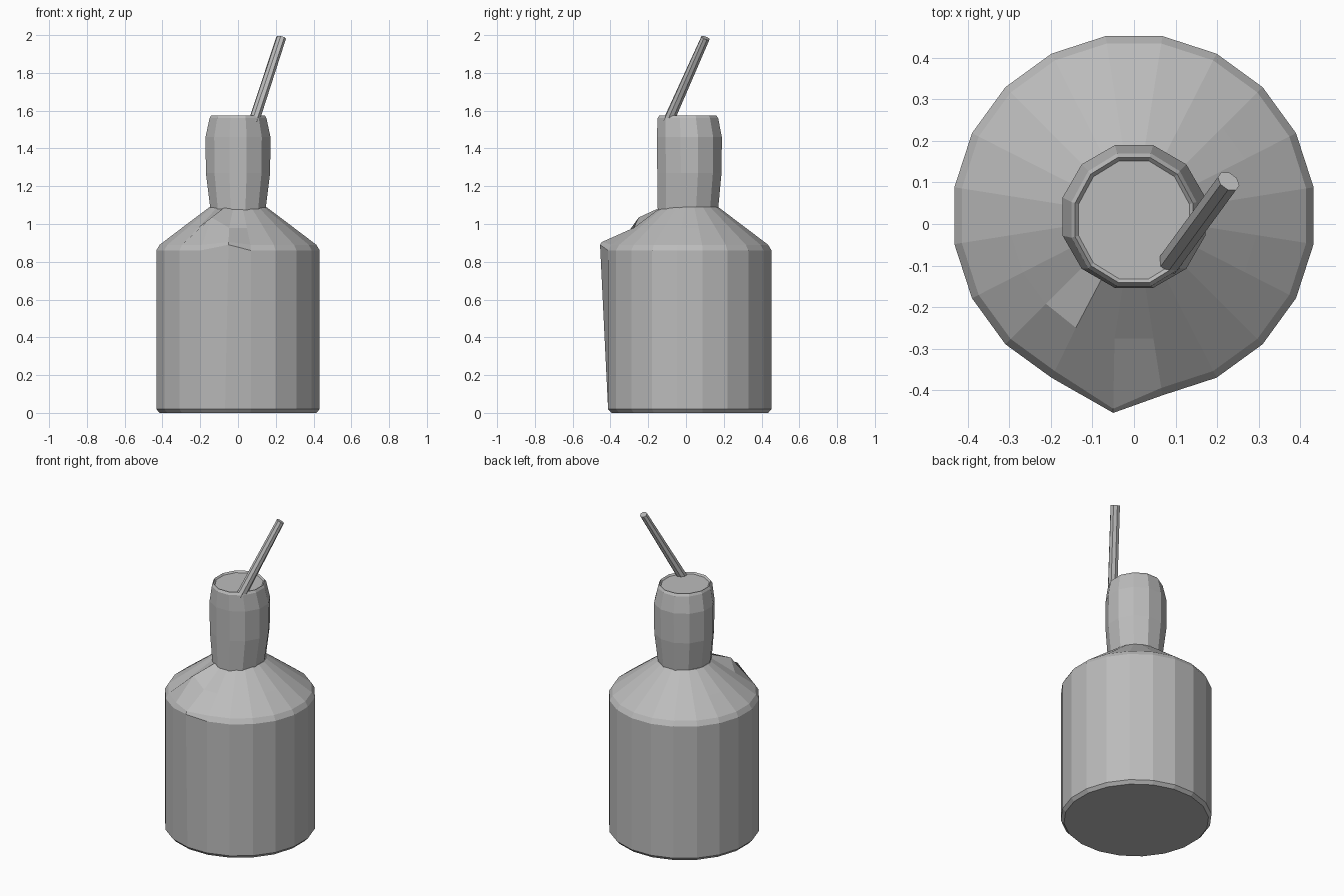
import bpy, bmesh, math
from mathutils import Vector

cube = bpy.data.objects.get("Cube")
if cube:
    bpy.data.objects.remove(cube)

grey = bpy.data.materials.new("plain_grey")
grey.use_nodes = True
GREY = (0.5, 0.5, 0.5, 1)
grey.diffuse_color = GREY
grey.node_tree.nodes["Principled BSDF"].inputs["Base Color"].default_value = GREY


def loft(name, rings, sides, moved=()):
    """Skin rings of (center, x radius, y radius); moved nudges single corners."""
    bm = bmesh.new()
    loops = []
    for center, rx, ry in rings:
        loop = []
        for i in range(sides):
            a = 2 * math.pi * (i + 0.5) / sides
            loop.append(bm.verts.new(Vector(center) + Vector((rx * math.cos(a), ry * math.sin(a), 0))))
        loops.append(loop)
    for ring, index, place in moved:
        loops[ring][index].co = place
    for low, high in zip(loops, loops[1:]):
        for i in range(sides):
            j = (i + 1) % sides
            bm.faces.new((low[i], low[j], high[j], high[i]))
    bm.faces.new(loops[0][::-1])
    bm.faces.new(loops[-1])
    bmesh.ops.recalc_face_normals(bm, faces=bm.faces)
    mesh = bpy.data.meshes.new(name)
    bm.to_mesh(mesh)
    bm.free()
    mesh.materials.append(grey)
    obj = bpy.data.objects.new(name, mesh)
    bpy.context.collection.objects.link(obj)
    return obj


# Bottle body with sloped shoulder and one pulled-out front corner
profile = [(0, 0.42), (0.02, 0.438), (0.86, 0.438), (0.89, 0.42), (0.98, 0.3), (1.09, 0.152)]
loft("bottle_body", [((0, 0.02, z), r, r) for z, r in profile], 20,
     moved=[(2, 14, (-0.05, -0.455, 0.89)),
            (3, 14, (-0.05, -0.445, 0.905)),
            (4, 13, (-0.14, -0.25, 1.035))])

# Bulging neck with a slightly sunken top
neck = [(1.07, 0.15, 0.01, 0.165), (1.27, 0.176, 0.018, 0.176), (1.46, 0.178, 0.018, 0.178),
        (1.56, 0.156, 0.01, 0.166), (1.575, 0.147, 0.01, 0.156), (1.565, 0.138, 0.01, 0.147)]
loft("bottle_neck", [((0, y, z), rx, ry) for z, rx, y, ry in neck], 12)

# Leaning straw, its end cut square to its length
straw = loft("straw", [((0, 0, 0), 0.029, 0.029), ((0, 0, 0.485), 0.029, 0.022)], 8)
base, tip = Vector((0.083, -0.095, 1.54)), Vector((0.228, 0.103, 1.985))
straw.location = base
straw.rotation_euler = (tip - base).to_track_quat("Z", "Y").to_euler()
straw.scale.z = (tip - base).length / 0.485
